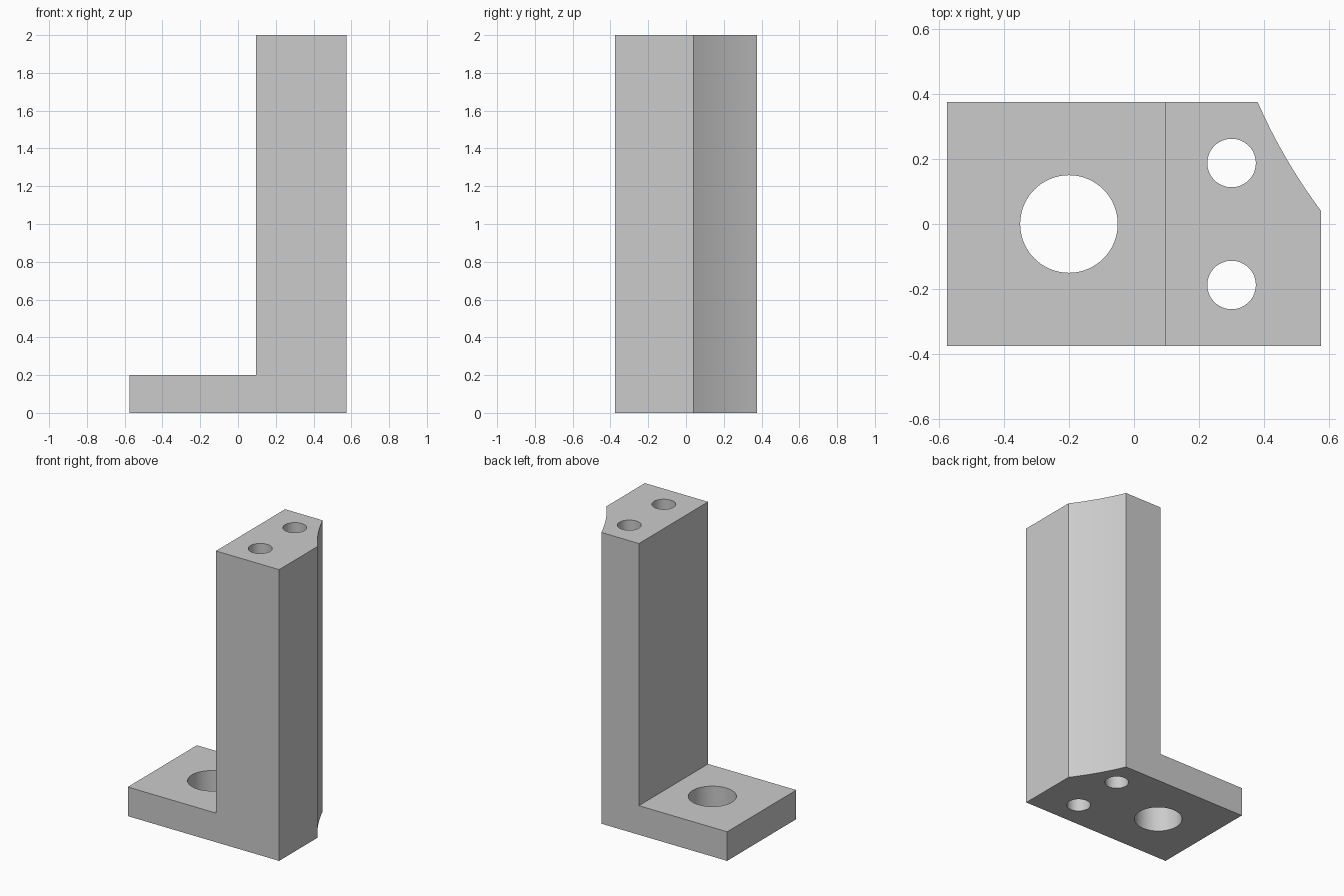
import bpy
import bmesh
import math
from mathutils import Vector

cube = bpy.data.objects.get("Cube")
if cube:
    bpy.data.objects.remove(cube, do_unlink=True)

HALF_X, HALF_Y, HEIGHT = 0.575, 0.375, 2.0
STEP_X, FOOT_TOP = 0.095, 0.2

grey = bpy.data.materials.new("plain grey")
grey.use_nodes = True
colour = (0.6, 0.6, 0.6, 1)
grey.diffuse_color = colour
grey.node_tree.nodes["Principled BSDF"].inputs["Base Color"].default_value = colour


def prism(name, outline, extrusion):
    """Solid made by sweeping a closed outline along a vector."""
    bm = bmesh.new()
    face = bm.faces.new([bm.verts.new(p) for p in outline])
    swept = bmesh.ops.extrude_face_region(bm, geom=[face])["geom"]
    moved = [v for v in swept if isinstance(v, bmesh.types.BMVert)]
    bmesh.ops.translate(bm, verts=moved, vec=Vector(extrusion))
    bmesh.ops.recalc_face_normals(bm, faces=bm.faces)
    mesh = bpy.data.meshes.new(name)
    bm.to_mesh(mesh)
    bm.free()
    mesh.materials.append(grey)
    obj = bpy.data.objects.new(name, mesh)
    bpy.context.collection.objects.link(obj)
    return obj


def upright_cutter(name, points):
    """Tall prism over a plan outline, passing through the whole bracket."""
    obj = prism(name, [(x, y, -0.1) for x, y in points], (0, 0, HEIGHT + 0.2))
    obj.hide_render = True
    return obj


def circle(cx, cy, r, n=64):
    return [(cx + r * math.cos(math.tau * i / n), cy + r * math.sin(math.tau * i / n))
            for i in range(n)]


def shallow_arc(a, b, sag, n=8):
    """Points from a to b, bowed to the right of the direction of travel."""
    a, b = Vector(a), Vector(b)
    along = b - a
    side = Vector((along.y, -along.x)).normalized()
    return [tuple(a + along * t + side * sag * 4 * t * (1 - t))
            for t in (i / n for i in range(n + 1))]


# L-shaped body: foot plate and tall post in one piece
profile = [(-HALF_X, 0), (HALF_X, 0), (HALF_X, HEIGHT),
           (STEP_X, HEIGHT), (STEP_X, FOOT_TOP), (-HALF_X, FOOT_TOP)]
bracket = prism("bracket", [(x, -HALF_Y, z) for x, z in profile], (0, 2 * HALF_Y, 0))

# Large foot hole and the pair of long post holes
cutters = [upright_cutter("foot_hole_cutter", circle(-0.2, 0, 0.15))]
for side, name in ((-1, "front"), (1, "back")):
    cutters.append(upright_cutter(name + "_post_hole_cutter",
                                  circle(0.3, side * 0.1875, 0.0745)))

# Concave relief on the back left corner
arc_start, arc_end = (0.38, HALF_Y), (HALF_X, 0.04)
arc = shallow_arc(arc_start, arc_end, 0.011)
outer = [(HALF_X + 0.1, 0.04), (HALF_X + 0.1, HALF_Y + 0.1), (0.38, HALF_Y + 0.1)]
cutters.append(upright_cutter("corner_cutter", arc + outer))

bpy.context.view_layer.objects.active = bracket
for cutter in cutters:
    mod = bracket.modifiers.new(cutter.name, "BOOLEAN")
    mod.operation = "DIFFERENCE"
    mod.solver = "EXACT"
    mod.object = cutter
    bpy.ops.object.modifier_apply(modifier=mod.name)
    bpy.data.objects.remove(cutter, do_unlink=True)

# Smooth hole walls, crisp rims and corners
bpy.ops.object.select_all(action="DESELECT")
bracket.select_set(True)
bpy.ops.object.shade_smooth_by_angle(angle=math.radians(20))
